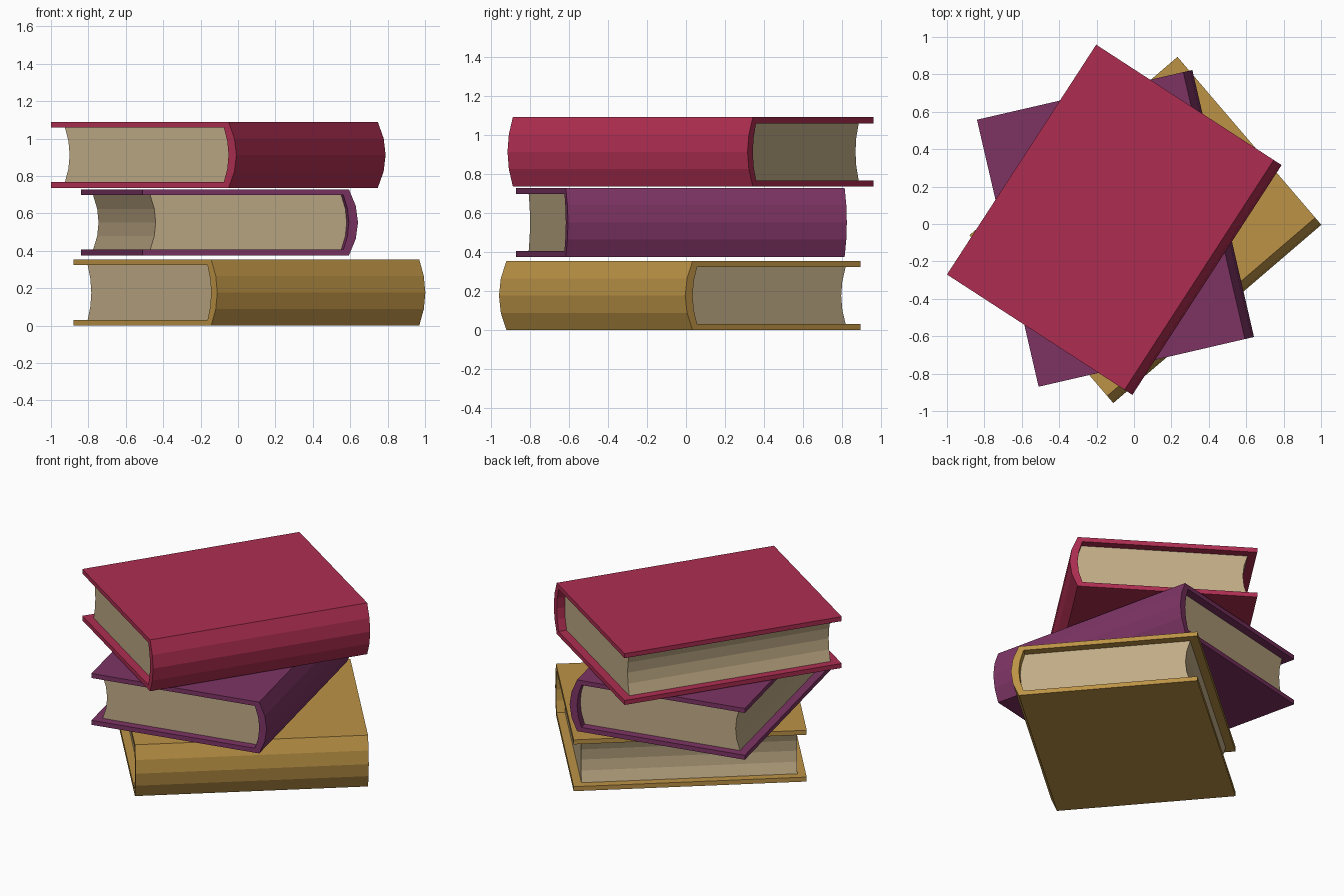
import bpy, bmesh
from math import radians
from mathutils import Matrix

if "Cube" in bpy.data.objects:
    bpy.data.objects.remove(bpy.data.objects["Cube"])

W, L, H = 1.182, 1.465, 0.354      # book width (to the spine crown), length, height
BOARD, INSET = 0.031, 0.054        # board thickness, page setback
SEGS = 4                           # flat facets across each curved edge


def material(name, rgb):
    m = bpy.data.materials.new(name)
    m.diffuse_color = (*rgb, 1)
    m.use_nodes = True
    m.node_tree.nodes["Principled BSDF"].inputs["Base Color"].default_value = m.diffuse_color
    return m


def arc(u, sag, z0, z1):
    """Shallow curve in the u-z plane, bulging by sag towards +u."""
    pts = []
    for i in range(SEGS + 1):
        t = i / SEGS
        pts.append((u + sag * (1 - (2 * t - 1) ** 2), z0 + (z1 - z0) * t))
    return pts


def extrude_profile(name, profile, v0, v1, matrix, mat):
    """Extrude a u-z outline along the book's length."""
    bm = bmesh.new()
    face = bm.faces.new([bm.verts.new((u, v0, z)) for u, z in profile])
    ext = bmesh.ops.extrude_face_region(bm, geom=[face], use_keep_orig=True)
    verts = [g for g in ext["geom"] if isinstance(g, bmesh.types.BMVert)]
    bmesh.ops.translate(bm, vec=(0, v1 - v0, 0), verts=verts)
    bmesh.ops.recalc_face_normals(bm, faces=bm.faces[:])
    mesh = bpy.data.meshes.new(name)
    bm.to_mesh(mesh)
    bm.free()
    mesh.materials.append(mat)
    ob = bpy.data.objects.new(name, mesh)
    ob.matrix_world = matrix
    bpy.context.collection.objects.link(ob)


paper = material("paper", (0.53, 0.41, 0.24))

# Shared outlines: rounded outer spine, hollow inside, concave fore edge
outer = arc(W - 0.05, 0.05, 0, H)
inner = arc(W - 0.08, 0.03, BOARD, H - BOARD)
fore = arc(INSET, 0.03, BOARD, H - BOARD)
cover_outline = [(0, 0)] + outer + [(0, H), (0, H - BOARD)] + inner[::-1] + [(0, BOARD)]
page_outline = inner + fore[::-1]

# Stack: name, colour, fore-edge front corner, base height, turn
books = [
    ("bottom_book", (0.50, 0.29, 0.06), (-0.88, -0.06), 0.0, -49.4),
    ("middle_book", (0.205, 0.034, 0.127), (-0.51, -0.87), 0.375, 13.0),
    ("top_book", (0.42, 0.027, 0.082), (-1.0, -0.27), 0.736, -33.0),
]
for name, rgb, (x, y), z, turn in books:
    place = Matrix.Translation((x, y, z)) @ Matrix.Rotation(radians(turn), 4, 'Z')
    extrude_profile(name + "_cover", cover_outline, 0, L, place, material(name + "_cloth", rgb))
    extrude_profile(name + "_pages", page_outline, INSET, L - INSET, place, paper)
